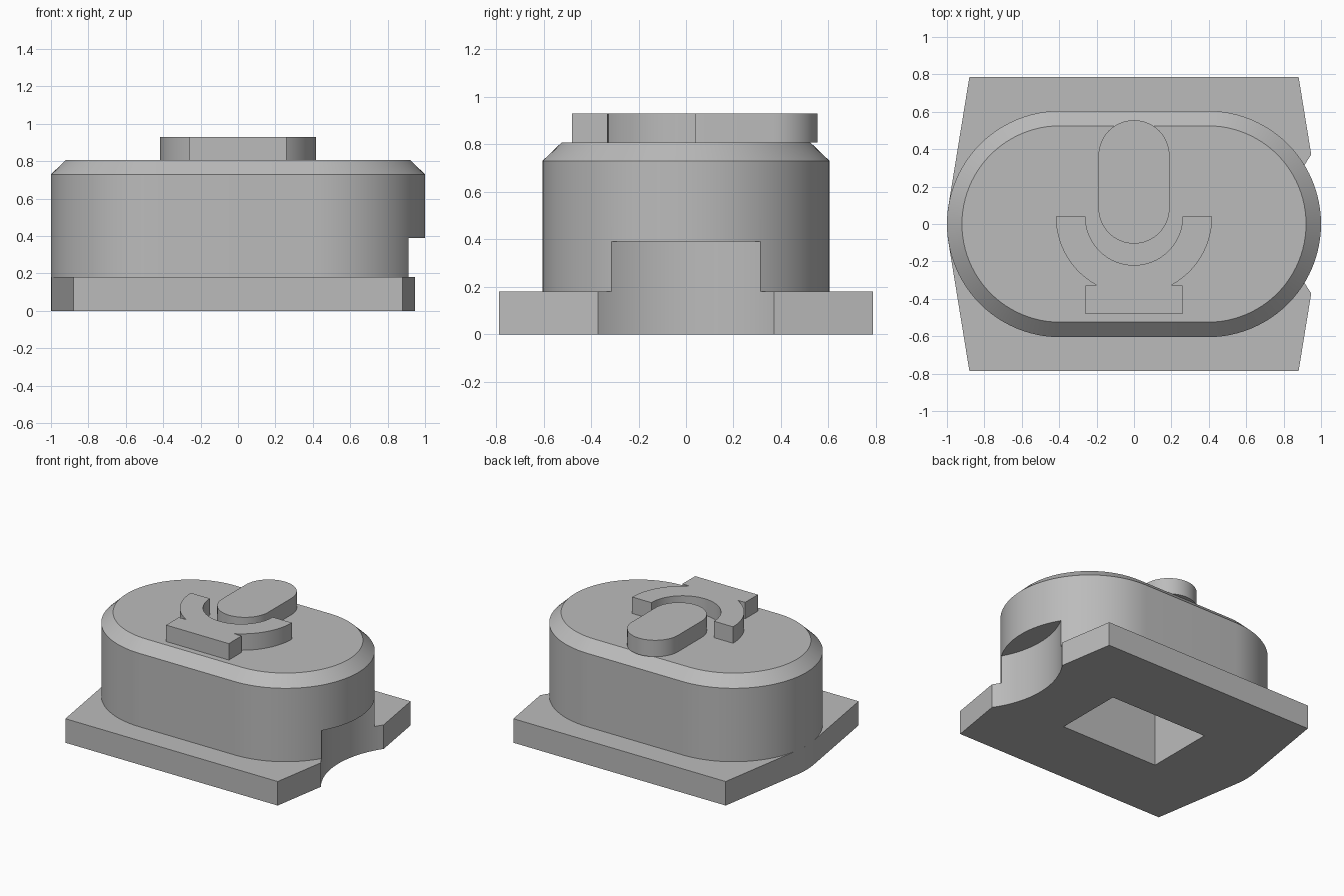
import bpy
import bmesh
from math import sin, cos, radians

cube = bpy.data.objects.get("Cube")
if cube:
    bpy.data.objects.remove(cube, do_unlink=True)

grey = bpy.data.materials.new("plain grey")
grey.use_nodes = True
colour = (0.5, 0.5, 0.5, 1)
grey.diffuse_color = colour
grey.node_tree.nodes["Principled BSDF"].inputs["Base Color"].default_value = colour


def arc(cx, cy, r, start, end, steps=32):
    angles = [radians(start + (end - start) * i / steps) for i in range(steps + 1)]
    return [(cx + r * cos(a), cy + r * sin(a)) for a in angles]


def loft(name, levels):
    """Solid through (z, outline) levels, capped at both ends."""
    bm = bmesh.new()
    rings = [[bm.verts.new((x, y, z)) for x, y in outline] for z, outline in levels]
    for low, high in zip(rings, rings[1:]):
        for i in range(len(low)):
            j = (i + 1) % len(low)
            bm.faces.new((low[i], low[j], high[j], high[i]))
    bm.faces.new(rings[0][::-1])
    bm.faces.new(rings[-1])
    bmesh.ops.recalc_face_normals(bm, faces=bm.faces)
    mesh = bpy.data.meshes.new(name)
    bm.to_mesh(mesh)
    bm.free()
    mesh.materials.append(grey)
    obj = bpy.data.objects.new(name, mesh)
    bpy.context.collection.objects.link(obj)
    return obj


def prism(name, outline, z0, z1):
    return loft(name, [(z0, outline), (z1, outline)])


def activate(obj):
    bpy.ops.object.select_all(action="DESELECT")
    obj.select_set(True)
    bpy.context.view_layer.objects.active = obj


END_X, END_R = 0.395, 0.605


def stadium(r):
    return arc(END_X, 0, r, -90, 90, 48) + arc(-END_X, 0, r, 90, 270, 48)


# Rounded body with a chamfered top edge
body = loft("body", [(0.18, stadium(END_R)), (0.73, stadium(END_R)),
                     (0.807, stadium(END_R - 0.08))])

# Base plate whose sloping sides run tangent into the body ends
PX, PY, TANGENT = 0.88, 0.787, 8.7
plate_outline = ([(PX, -PY)] + arc(END_X, 0, END_R, -TANGENT, TANGENT, 8) + [(PX, PY), (-PX, PY)]
                 + arc(-END_X, 0, END_R, 180 - TANGENT, 180 + TANGENT, 8) + [(-PX, -PY)])
plate = prism("base_plate", plate_outline, 0, 0.18)

# Side notch and underside slot
notch = prism("notch_cutter", arc(1.481, 0, 0.65, 0, 357, 119), -0.2, 0.39)
slot = prism("slot_cutter", [(-0.405, -0.26), (0.405, -0.26), (0.405, 0.26), (-0.405, 0.26)],
             -0.2, 0.6)
cutters = (notch, slot)
for obj in (body, plate):
    activate(obj)
    for cutter in cutters:
        mod = obj.modifiers.new("cut", "BOOLEAN")
        mod.operation = "DIFFERENCE"
        mod.solver = "EXACT"
        mod.object = cutter
        bpy.ops.object.modifier_apply(modifier=mod.name)
for cutter in cutters:
    bpy.data.objects.remove(cutter, do_unlink=True)

# Raised top parts: a capsule and a cradle standing on a foot
LOW, HIGH = 0.807, 0.93
capsule = prism("raised_capsule",
                arc(0, 0.365, 0.19, 0, 180) + arc(0, 0.085, 0.19, 180, 360), LOW, HIGH)
CUT = 61.5
cradle_outline = (arc(0, 0.04, 0.26, 0, -180, 40) + arc(0, 0.04, 0.418, 180, 180 + CUT, 20)
                  + [(-0.26, -0.33), (-0.26, -0.48), (0.26, -0.48), (0.26, -0.33)]
                  + arc(0, 0.04, 0.418, -CUT, 0, 20))
cradle = prism("raised_cradle", cradle_outline, LOW, HIGH)

for obj in (body, plate, capsule, cradle):
    activate(obj)
    bpy.ops.object.shade_smooth_by_angle(angle=radians(30))
